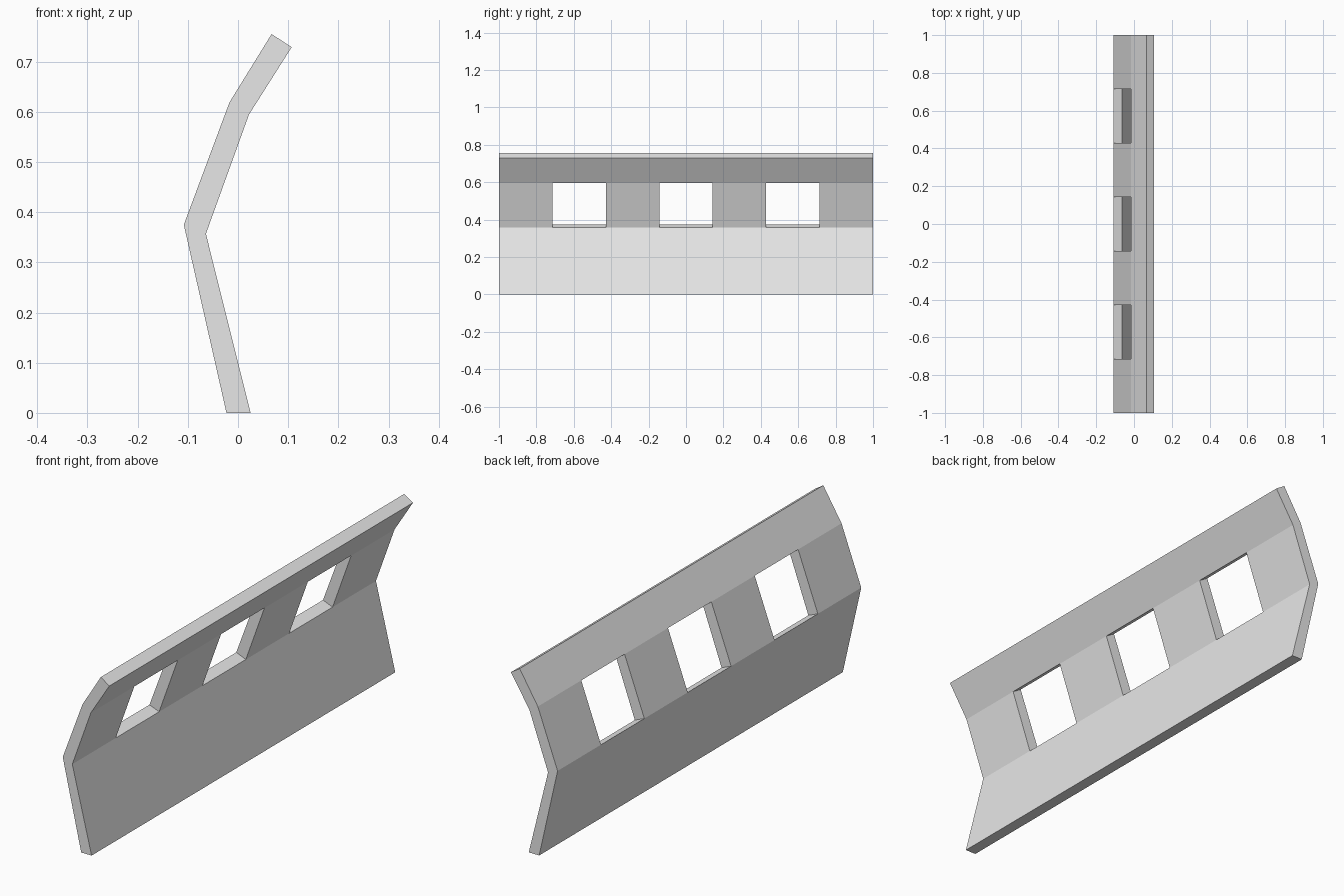
import bpy
import bmesh

cube = bpy.data.objects.get("Cube")
if cube:
    bpy.data.objects.remove(cube, do_unlink=True)

# Single plain grey
grey = bpy.data.materials.new("light_grey")
grey.use_nodes = True
colour = (0.8, 0.8, 0.8, 1)
grey.diffuse_color = colour
grey.node_tree.nodes["Principled BSDF"].inputs["Base Color"].default_value = colour

# Bent wall section (x, z), from the foot to the top edge
outer = [(-0.023, 0), (-0.108, 0.375), (-0.017, 0.619), (0.067, 0.755)]
inner = [(0.025, 0), (-0.064, 0.357), (0.022, 0.595), (0.107, 0.729)]
BANDS, COLUMNS = 3, 7
ys = [-1 + 2 * i / COLUMNS for i in range(COLUMNS + 1)]


def is_solid(col, band):
    """Wall cell, leaving every other bay of the middle band open."""
    inside = 0 <= col < COLUMNS and 0 <= band < BANDS
    return inside and not (band == 1 and col % 2 == 1)


bm = bmesh.new()
grids = [[[bm.verts.new((x, y, z)) for x, z in side] for y in ys]
         for side in (outer, inner)]

# Both skins, plus reveals and rim wherever a cell borders an opening
for c in range(COLUMNS):
    for b in range(BANDS):
        if not is_solid(c, b):
            continue
        corners = [(c, b), (c + 1, b), (c + 1, b + 1), (c, b + 1)]
        neighbours = [(c, b - 1), (c + 1, b), (c, b + 1), (c - 1, b)]
        for grid in grids:
            bm.faces.new([grid[i][j] for i, j in corners])
        for k, cell in enumerate(neighbours):
            if not is_solid(*cell):
                (i, j), (m, n) = corners[k], corners[(k + 1) % 4]
                bm.faces.new([grids[0][i][j], grids[0][m][n],
                              grids[1][m][n], grids[1][i][j]])

bmesh.ops.recalc_face_normals(bm, faces=bm.faces[:])
mesh = bpy.data.meshes.new("window_wall")
bm.to_mesh(mesh)
bm.free()
mesh.materials.append(grey)
wall = bpy.data.objects.new("window_wall", mesh)
bpy.context.collection.objects.link(wall)
